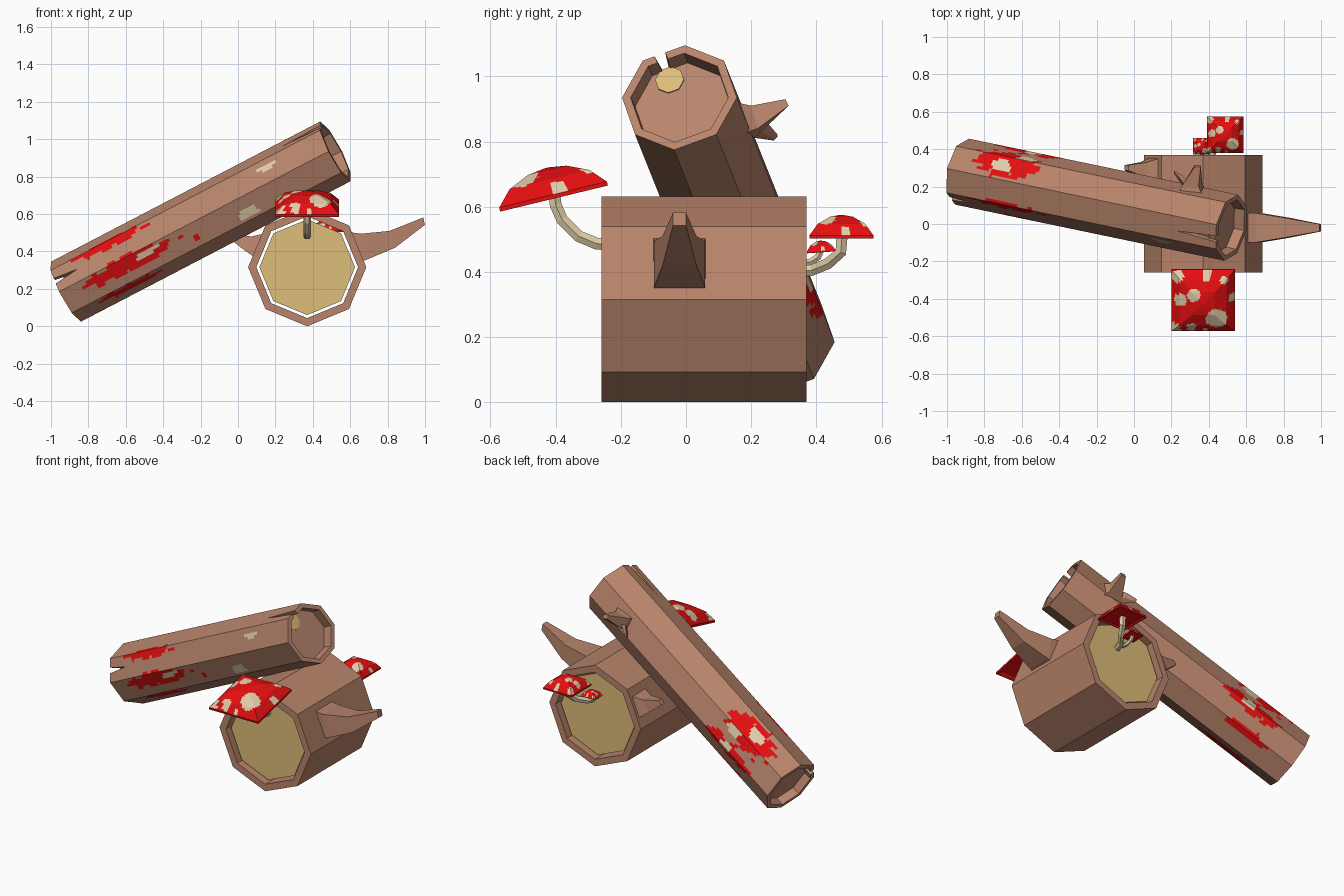
import bpy, bmesh, math
from mathutils import Vector, Matrix

if "Cube" in bpy.data.objects:
    bpy.data.objects.remove(bpy.data.objects["Cube"])


def material(name, r, g, b):
    m = bpy.data.materials.new(name)
    lin = [((c / 255 + 0.055) / 1.055) ** 2.4 if c > 10 else c / 255 / 12.92 for c in (r, g, b)]
    m.diffuse_color = (*lin, 1)
    m.use_nodes = True
    m.node_tree.nodes["Principled BSDF"].inputs["Base Color"].default_value = m.diffuse_color
    return m


BARK = material("bark brown", 184, 132, 107)
WOOD = material("cut wood ochre", 222, 189, 122)
RED = material("mushroom red", 228, 14, 16)
CREAM = material("cream", 224, 205, 168)


def loft(name, sections, mats, loop=False, matrix=None, cuts=0, rule=None):
    """Skin a list of equal-sized rings; the rule picks each face's material from its local centre."""
    bm = bmesh.new()
    rings = [[bm.verts.new(p) for p in s] for s in sections]
    n = len(rings[0])
    pairs = list(zip(rings, rings[1:])) + ([(rings[-1], rings[0])] if loop else [])
    for a, b in pairs:
        for i in range(n):
            j = (i + 1) % n
            bm.faces.new((a[i], a[j], b[j], b[i]))
    if not loop:
        bm.faces.new(rings[0][::-1])
        if len(rings) > 1:
            bm.faces.new(rings[-1])
    if cuts:
        bmesh.ops.subdivide_edges(bm, edges=bm.edges[:], cuts=cuts, use_grid_fill=True)
    bmesh.ops.recalc_face_normals(bm, faces=bm.faces[:])
    if rule:
        for f in bm.faces:
            f.material_index = rule(f.calc_center_median())
    if matrix:
        bm.transform(matrix)
    me = bpy.data.meshes.new(name)
    bm.to_mesh(me)
    bm.free()
    for m in mats:
        me.materials.append(m)
    ob = bpy.data.objects.new(name, me)
    bpy.context.collection.objects.link(ob)
    return ob


def polygon(r, z, n=8, sub=1):
    """Regular polygon at height z, each side split into sub pieces."""
    c = [Vector((r * math.cos(2 * math.pi * i / n), r * math.sin(2 * math.pi * i / n), z)) for i in range(n)]
    return [c[i].lerp(c[(i + 1) % n], k / sub) for i in range(n) for k in range(sub)]


def axis_frame(start, end):
    """Local z along the axis, x horizontal, y upwards."""
    start, end = Vector(start), Vector(end)
    d = (end - start).normalized()
    u = Vector((0, 0, 1)).cross(d).normalized()
    v = d.cross(u)
    m = Matrix((u, v, d)).transposed().to_4x4()
    m.translation = start
    return m, (end - start).length


# Short upright-cut log with a hollow rim and two cut-wood discs
frame, length = axis_frame((0.37, -0.26, 0.316), (0.37, 0.37, 0.316))
loft("short_log", [polygon(0.272, 0), polygon(0.316, 0), polygon(0.316, length), polygon(0.272, length)],
     [BARK], loop=True, matrix=frame)
for name, z in (("front_cut_disc", 0.03), ("back_cut_disc", length - 0.04)):
    loft(name, [polygon(0.256, z), polygon(0.256, z + 0.01)], [WOOD], matrix=frame)

# Long leaning log with recessed ends and ragged coloured stains
frame, length = axis_frame((-0.92, 0.28, 0.185), (0.52, -0.02, 0.935))
# stains: distance along, angle, half length, half angle
RED_STAINS = [(.36, 140, .20, 10), (.33, 55, .18, 30), (.40, 193, .27, 15), (.33, 238, .18, 11),
              (.38, 0, .20, 14), (.33, 312, .15, 10), (.80, 210, .02, 6)]
CREAM_STAINS = [(.30, 62, .06, 12), (.42, 38, .05, 9), (.52, 190, .08, 7), (.40, 2, .05, 8),
                (1.10, 213, .07, 9), (1.30, 150, .05, 6)]


def stained(p, spots):
    a = math.degrees(math.atan2(p.y, p.x))
    wob = 0.3 * math.sin(p.z * 55 + a * 0.25) + 0.25 * math.sin(a * 0.6 - p.z * 20)
    return any(((p.z - t) / ht) ** 2 + (((a - c + 180) % 360 - 180) / hc) ** 2 + wob < 1
               for t, c, ht, hc in spots)


def log_rule(p):
    if math.hypot(p.x, p.y) < 0.162:
        return 0
    return 2 if stained(p, CREAM_STAINS) else 1 if stained(p, RED_STAINS) else 0


rows = [polygon(0.18, length * i / 110, sub=8) for i in range(111)]
log = loft("long_log",
           [polygon(0.15, 0.05, sub=8), polygon(0.153, 0, sub=8)] + rows +
           [polygon(0.153, length, sub=8), polygon(0.15, length - 0.06, sub=8)],
           [BARK, RED, CREAM], matrix=frame, rule=log_rule)

# Split cracks cut into both rims
for angle, z0, z1 in ((117, length + 0.01, length - 0.24), (157, -0.01, 0.14)):
    a = math.radians(angle)
    rad, tan = Vector((math.cos(a), math.sin(a), 0)), Vector((-math.sin(a), math.cos(a), 0))
    tri = [[rad * r - tan * 0.018 + Vector((0, 0, z0)), rad * r + tan * 0.018 + Vector((0, 0, z0)),
            rad * r + Vector((0, 0, z1))] for r in (0.135, 0.21)]
    cutter = loft("crack_cutter", tri, [BARK], matrix=frame)
    cutter.hide_render = True
    mod = log.modifiers.new("crack", 'BOOLEAN')
    mod.operation, mod.solver, mod.object = 'DIFFERENCE', 'EXACT', cutter
    bpy.context.view_layer.objects.active = log
    bpy.ops.object.modifier_apply(modifier=mod.name)
    bpy.data.objects.remove(cutter)

# Bare-wood patch on the upper cut end
loft("bare_wood_patch", [polygon(0.045, 0), polygon(0.045, 0.006)], [WOOD],
     matrix=frame @ Matrix.Translation((-0.05, 0.09, length - 0.061)))


# Broken branches: four-sided tapering lofts
def branch(name, stations):
    """Each station: centre, half width vector, half height vector."""
    rings = []
    for c, w, h in stations:
        c, w, h = Vector(c), Vector(w), Vector(h)
        rings.append([c - w - h, c + w - h, c + w + h, c - w + h])
    loft(name, rings, [BARK])


branch("right_branch", [((.62, -.02, .425), (0, .08, 0), (-.03, 0, .08)),
                        ((.67, -.02, .425), (0, .078, 0), (-.015, 0, .07)),
                        ((.825, -.02, .465), (0, .052, 0), (-.015, 0, .045)),
                        ((.995, -.02, .562), (0, .02, 0), (-.004, 0, .02))])
branch("left_branch", [((.13, .28, .43), (0, .08, 0), (.03, 0, .07)),
                       ((.05, .29, .445), (0, .04, 0), (.02, 0, .035)),
                       ((-.04, .30, .485), (0, .015, 0), (.01, 0, .012))])
branch("back_branch", [((.31, .12, .84), (.085, 0, .03), (-.01, -.01, .06)),
                       ((.31, .21, .865), (.045, 0, .01), (-.01, -.01, .035)),
                       ((.34, .31, .92), (.016, 0, 0), (0, -.005, .01))])
branch("back_twig", [((.30, .19, .85), (.02, 0, .01), (0, .01, .025)),
                     ((.25, .245, .83), (.013, 0, .01), (0, .01, .012)),
                     ((.22, .275, .812), (.006, 0, .003), (0, .006, .006))])


# Mushrooms: square domed caps with spots, on bent stems
SPOTS = [(-.30, .27, .21), (.42, -.50, .33), (-.72, .08, .20), (.66, .70, .13), (-.36, -.82, .16),
         (-.85, -.85, .15), (.95, .10, .16), (.12, .85, .17), (-.80, .80, .18), (.10, -.95, .10)]


def mushroom(name, centre, half, height, tilt, stem, radius):
    profile = [(0.86, .10), (0.95, 0), (1, 0), (1, .13), (.74, .62), (.36, .92), (.04, 1)]
    rings = [[Vector((sx * k * half, sy * k * half, h * height))
              for sx, sy in ((-1, -1), (1, -1), (1, 1), (-1, 1))] for k, h in profile]
    place = Matrix.Translation(centre) @ Matrix.Rotation(math.radians(tilt), 4, 'X')

    def rule(p):
        return int(p.z > 0.13 * height and
                   any(math.hypot(p.x / half - x, p.y / half - y) < r for x, y, r in SPOTS))

    loft(name + "_cap", rings, [RED, CREAM], matrix=place, cuts=13, rule=rule)
    pts = [Vector(p) for p in stem]
    sections = []
    for i, p in enumerate(pts):
        d = (pts[min(i + 1, len(pts) - 1)] - pts[max(i - 1, 0)]).normalized()
        side = Vector((1, 0, 0))
        up = d.cross(side).normalized()
        sections.append([p + side * q.x + up * q.y for q in polygon(radius, 0, 6)])
    loft(name + "_stem", sections, [CREAM])


mushroom("front_mushroom", (.37, -.405, .625), .17, .097, 13.6,
         [(.37, -.22, .483), (.37, -.275, .487), (.37, -.33, .51), (.37, -.38, .56), (.37, -.40, .605), (.37, -.405, .65)], .021)
mushroom("back_mushroom", (.487, .477, .503), .098, .072, 0,
         [(.40, .31, .40), (.42, .385, .405), (.46, .435, .425), (.485, .475, .46), (.487, .48, .525)], .02)
mushroom("small_mushroom", (.36, .415, .46), .044, .036, 4,
         [(.37, .32, .43), (.365, .38, .43), (.36, .405, .445), (.36, .415, .47)], .012)
